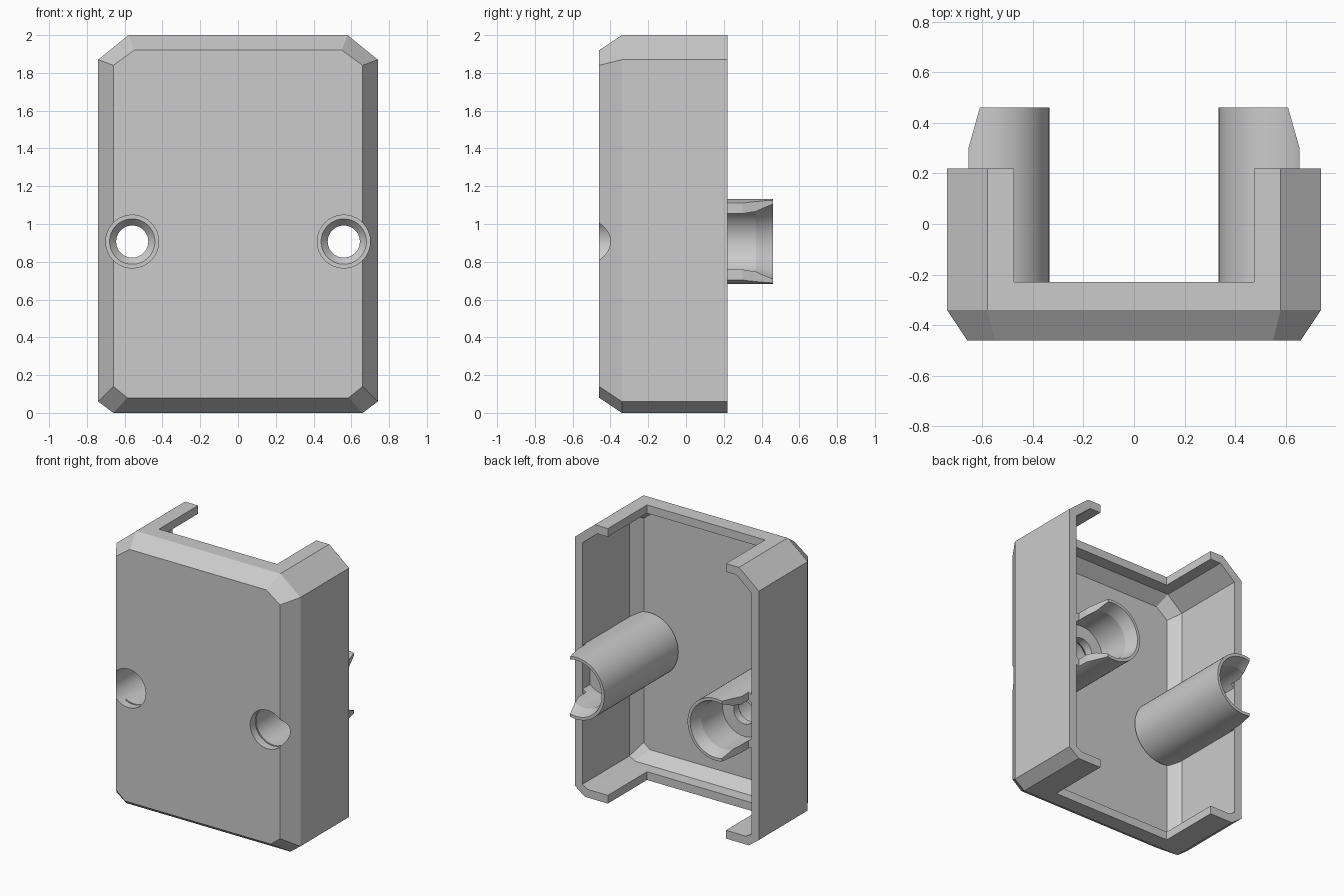
import bpy, bmesh
from math import cos, sin, tau, radians

old = bpy.data.objects.get("Cube")
if old:
    bpy.data.objects.remove(old, do_unlink=True)

grey = bpy.data.materials.new("light_grey")
grey.use_nodes = True
COLOUR = (0.6, 0.6, 0.6, 1)
grey.diffuse_color = COLOUR
grey.node_tree.nodes["Principled BSDF"].inputs["Base Color"].default_value = COLOUR


def loft(name, rings):
    """Closed solid through rings of equal point count."""
    bm = bmesh.new()
    loops = [[bm.verts.new(p) for p in ring] for ring in rings]
    n = len(loops[0])
    for a, b in zip(loops, loops[1:]):
        for i in range(n):
            j = (i + 1) % n
            bm.faces.new((a[i], a[j], b[j], b[i]))
    bm.faces.new(loops[0])
    bm.faces.new(loops[-1])
    bmesh.ops.recalc_face_normals(bm, faces=bm.faces)
    mesh = bpy.data.meshes.new(name)
    bm.to_mesh(mesh)
    bm.free()
    mesh.materials.append(grey)
    obj = bpy.data.objects.new(name, mesh)
    bpy.context.collection.objects.link(obj)
    return obj


def octagon(y, top, bottom, side, top_x, top_z, bot_x, bot_z):
    """Left-right symmetric outline with cut corners at depth y."""
    half = [(bot_x, bottom), (side, bot_z), (side, top_z), (top_x, top)]
    return [(x, y, z) for x, z in half + [(-x, z) for x, z in reversed(half)]]


def lathe(name, x, profile, n=64):
    """Round solid on a y axis through the screw centre; profile is (radius, y)."""
    return loft(name, [[(x + r * cos(tau * i / n), y, SCREW_Z + r * sin(tau * i / n))
                        for i in range(n)] for r, y in profile])


def prism(name, outline, z0, z1):
    return loft(name, [[(x, y, z) for x, y in outline] for z in (z0, z1)])


def combine(obj, tool, operation):
    """Apply a boolean and discard the tool."""
    mod = obj.modifiers.new("boolean", "BOOLEAN")
    mod.operation, mod.solver, mod.object = operation, "EXACT", tool
    bpy.context.view_layer.update()
    result = bpy.data.meshes.new_from_object(
        obj.evaluated_get(bpy.context.evaluated_depsgraph_get()))
    obj.modifiers.clear()
    obj.data = result
    bpy.data.objects.remove(tool, do_unlink=True)


SCREW_X, SCREW_Z = 0.56, 0.907

# Chamfered outer case
case = loft("case", [
    octagon(-0.46, 1.92, 0.08, 0.66, 0.55, 1.84, 0.585, 0.14),
    octagon(-0.34, 2.0, 0.0, 0.74, 0.58, 1.87, 0.66, 0.06),
    octagon(0.22, 2.0, 0.0, 0.74, 0.58, 1.87, 0.66, 0.06)])

# Hollow interior, open at the back
cavity = loft("cavity", [
    octagon(-0.40, 1.87, 0.13, 0.62, 0.53, 1.80, 0.57, 0.17),
    octagon(-0.32, 1.94, 0.06, 0.68, 0.56, 1.84, 0.635, 0.085),
    octagon(0.4, 1.94, 0.06, 0.68, 0.56, 1.84, 0.635, 0.085)])
combine(case, cavity, "DIFFERENCE")

# Wide notch through the top and bottom walls
w = 0.475
notch = prism("notch", [(-w, -0.23), (w, -0.23), (w, 0.5), (-w, 0.5)], -0.2, 2.2)
combine(case, notch, "DIFFERENCE")

for s in (1, -1):
    x = s * SCREW_X
    # Screw post with its outer side trimmed clear of the wall
    post = lathe("post", x, [(0.225, -0.39), (0.225, 0.46)])
    trim = [(0.70, -0.5), (0.70, 0.215), (0.655, 0.215), (0.655, 0.30),
            (0.61, 0.46), (0.596, 0.51), (1, 0.51), (1, -0.5)]
    combine(post, prism("trim", [(s * a, b) for a, b in trim], 0.5, 1.3), "DIFFERENCE")
    # Rear bore with flared mouth
    bore = lathe("bore", x, [(0.176, 0.13), (0.176, 0.37), (0.204, 0.46), (0.204, 0.5)])
    combine(post, bore, "DIFFERENCE")
    combine(case, post, "UNION")
    # Front countersunk screw hole
    hole = lathe("hole", x, [(0.14, -0.6), (0.14, 0.03), (0.12, 0.03),
                             (0.085, 0.07), (0.085, 0.2)])
    combine(case, hole, "DIFFERENCE")

bpy.ops.object.select_all(action="DESELECT")
case.select_set(True)
bpy.context.view_layer.objects.active = case
bpy.ops.object.shade_smooth_by_angle(angle=radians(15))
